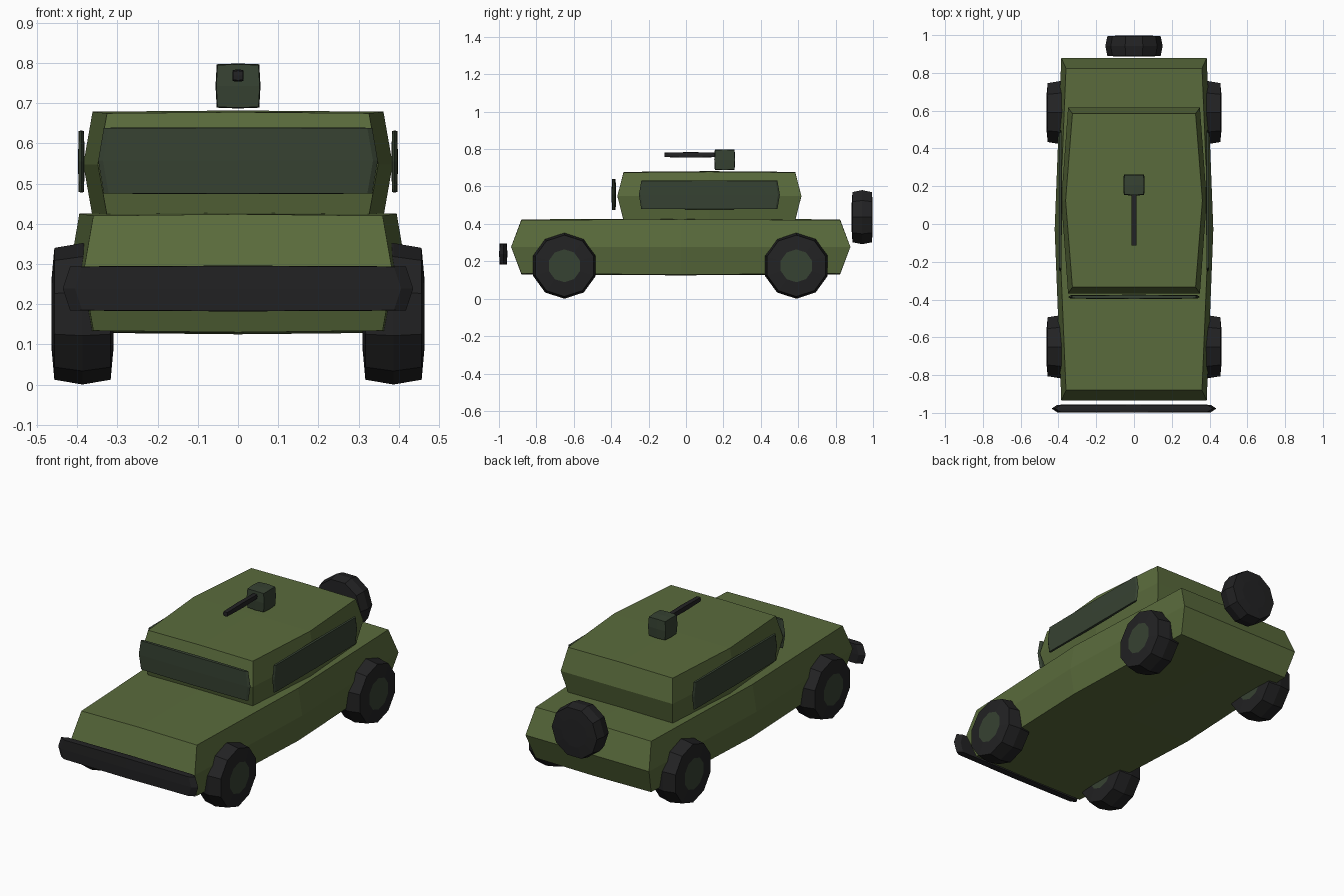
import bpy, bmesh, math
from mathutils import Vector, Matrix

if "Cube" in bpy.data.objects:
    bpy.data.objects.remove(bpy.data.objects["Cube"])


def material(name, rgb):
    m = bpy.data.materials.new(name)
    m.diffuse_color = (*rgb, 1)
    m.use_nodes = True
    m.node_tree.nodes["Principled BSDF"].inputs["Base Color"].default_value = m.diffuse_color
    return m


OLIVE = material("olive_paint", (0.102, 0.147, 0.045))
DARK = material("dark_green", (0.037, 0.054, 0.032))
BLACK = material("black_rubber", (0.016, 0.016, 0.017))


def finish(bm, name, mats):
    bmesh.ops.recalc_face_normals(bm, faces=bm.faces)
    me = bpy.data.meshes.new(name)
    bm.to_mesh(me)
    bm.free()
    for m in mats:
        me.materials.append(m)
    ob = bpy.data.objects.new(name, me)
    bpy.context.collection.objects.link(ob)
    return ob


def puffed_box(name, centre, half, mat, pull):
    """Box cut in two along each axis. pull[i][j] draws axis i in
    at the ends of axis j, so the face middles bulge outward."""
    bm = bmesh.new()
    bmesh.ops.create_cube(bm, size=2)
    bmesh.ops.subdivide_edges(bm, edges=bm.edges[:], cuts=1, use_grid_fill=True)
    for v in bm.verts:
        u = [round(c) for c in v.co]
        v.co = Vector([centre[i] + u[i] * (half[i] - sum(pull[i][j] * abs(u[j]) for j in range(3)))
                       for i in range(3)])
    return finish(bm, name, [mat])


def lathe(name, centre, profile, axis, mats, hub_radius=0.0, sides=10):
    """Ten-sided wheel turned round the x or y axis."""
    bm = bmesh.new()
    rings = []
    for a, r in profile:
        ring = []
        for k in range(sides):
            t = 2 * math.pi * k / sides
            if axis == 'X':
                p = (a, r * math.sin(t), r * math.cos(t))
            else:
                p = (r * math.cos(t), a, r * math.sin(t))
            ring.append(bm.verts.new(Vector(p) + Vector(centre)))
        rings.append(ring)
    for r0, r1 in zip(rings, rings[1:]):
        for k in range(sides):
            n = (k + 1) % sides
            bm.faces.new((r0[k], r0[n], r1[n], r1[k]))
    for ring in (rings[0], rings[-1]):
        cap = bm.faces.new(ring)
        if hub_radius:
            cap.material_index = 1
    return finish(bm, name, mats)


# Hull and cabin
puffed_box("hull", (0, -0.028, 0.277), (0.42, 0.907, 0.152), OLIVE,
           ((0, 0.035, 0.025), (0, 0, 0.055), (0.004, 0.005, 0)))
puffed_box("cabin", (0, 0.125, 0.548), (0.385, 0.492, 0.134), OLIVE,
           ((0, 0.036, 0.023), (0, 0, 0.033), (0.003, 0.004, 0)))

# Windows
puffed_box("windscreen", (0, -0.386, 0.557), (0.348, 0.012, 0.083), DARK,
           ((0, 0.012, 0.014), (0.003, 0, 0.002), (0.001, 0.001, 0)))
for side, s in (("right", 1), ("left", -1)):
    puffed_box(side + "_window", (s * 0.39, 0.125, 0.555), (0.008, 0.377, 0.077), DARK,
               ((0, 0.001, 0.001), (0.010, 0, 0.013), (0.001, 0.001, 0)))

# Front bumper
puffed_box("bumper", (0, -0.977, 0.239), (0.436, 0.022, 0.057), BLACK,
           ((0, 0.03, 0.018), (0.002, 0, 0.002), (0.002, 0.001, 0)))

# Roof gun
puffed_box("gun_mount", (0, 0.207, 0.743), (0.056, 0.056, 0.056), DARK,
           ((0, 0.002, 0.003), (0.002, 0, 0.003), (0.002, 0.002, 0)))
puffed_box("gun_barrel", (0, 0.025, 0.769), (0.014, 0.14, 0.015), BLACK,
           ((0, 0.001, 0.001), (0.001, 0, 0.001), (0.001, 0.003, 0)))

# Road wheels, with hubs showing on both faces
tyre = [(-0.077, 0.088), (-0.070, 0.164), (0, 0.176), (0.070, 0.164), (0.077, 0.088)]
for side, s in (("right", 1), ("left", -1)):
    for end, y in (("front", -0.65), ("rear", 0.59)):
        lathe(f"{end}_{side}_wheel", (s * 0.387, y, 0.176), tyre, 'X', [BLACK, DARK], 0.088)

# Spare wheel on the back
spare = [(-0.056, 0.08), (-0.052, 0.141), (0, 0.152), (0.052, 0.141), (0.056, 0.08)]
lathe("spare_wheel", (0, 0.942, 0.436), spare, 'Y', [BLACK])
